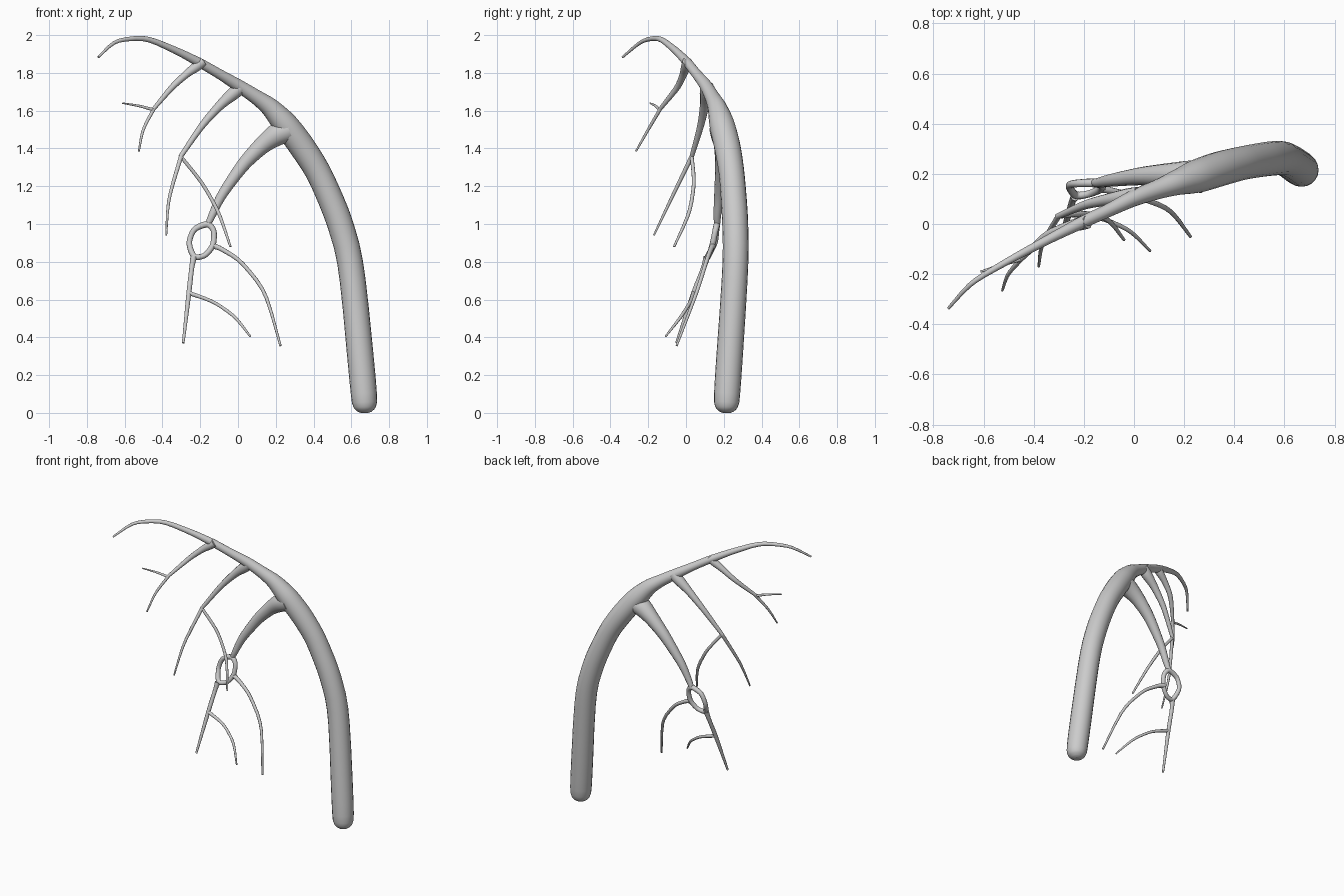
import bpy
import bmesh
from math import cos, sin, tau
from mathutils import Vector

default_cube = bpy.data.objects.get("Cube")
if default_cube:
    bpy.data.objects.remove(default_cube, do_unlink=True)

# One plain grey for every part
grey = bpy.data.materials.new("plain grey")
grey.use_nodes = True
grey.diffuse_color = (0.6, 0.6, 0.6, 1)
shader = next(n for n in grey.node_tree.nodes if n.type == "BSDF_PRINCIPLED")
shader.inputs["Base Color"].default_value = grey.diffuse_color
shader.inputs["Roughness"].default_value = 0.6


def round_corners(points, closed, ratio):
    """Cut every bend of the path; open ends stay where they are."""
    count = len(points)
    result = [] if closed else [points[0]]
    for i in range(count):
        if not closed and i in (0, count - 1):
            continue
        here = points[i]
        result.append(here.lerp(points[i - 1], ratio))
        result.append(here.lerp(points[(i + 1) % count], ratio))
    if not closed:
        result.append(points[-1])
    return result


def tube(name, path, sides=10, closed=False, ratios=(0.2, 0.25)):
    """Sweep a circle along points given as x, y, z, radius."""
    points = [Vector(p) for p in path]
    for ratio in ratios:
        points = round_corners(points, closed, ratio)
    centres = [p.to_3d() for p in points]
    count = len(points)
    bm = bmesh.new()
    rings = []
    normal = Vector((0, 1, 0))
    for i, centre in enumerate(centres):
        if closed:
            before, after = centres[i - 1], centres[(i + 1) % count]
        else:
            before, after = centres[max(i - 1, 0)], centres[min(i + 1, count - 1)]
        tangent = (after - before).normalized()
        normal = (normal - tangent * normal.dot(tangent)).normalized()
        side = tangent.cross(normal)
        rings.append([
            bm.verts.new(centre + points[i].w * (normal * cos(tau * k / sides) + side * sin(tau * k / sides)))
            for k in range(sides)])
    for i in range(count if closed else count - 1):
        lower, upper = rings[i], rings[(i + 1) % count]
        for k in range(sides):
            j = (k + 1) % sides
            bm.faces.new((lower[k], lower[j], upper[j], upper[k]))
    if not closed:
        bm.faces.new(rings[0][::-1])
        bm.faces.new(rings[-1])
    bmesh.ops.recalc_face_normals(bm, faces=bm.faces)
    for face in bm.faces:
        face.smooth = len(face.verts) == 4
    mesh = bpy.data.meshes.new(name)
    bm.to_mesh(mesh)
    bm.free()
    mesh.materials.append(grey)
    obj = bpy.data.objects.new(name, mesh)
    bpy.context.collection.objects.link(obj)
    return obj


# Thick main stem with a domed foot, arching over to a thin tip
tube("main_stem", [
    (.67, .215, 0, .02), (.67, .215, .006, .037), (.67, .215, .025, .058),
    (.67, .215, .07, .071), (.6, .265, .8, .068), (.53, .26, 1.04, .069),
    (.43, .243, 1.27, .067), (.34, .22, 1.41, .07), (.25, .19, 1.53, .068),
    (.17, .165, 1.62, .05), (.1, .14, 1.67, .039), (0, .105, 1.735, .033),
    (-.1, .055, 1.795, .026), (-.2, .01, 1.853, .025), (-.32, -.05, 1.915, .019),
    (-.49, -.14, 1.988, .014), (-.65, -.233, 1.972, .01), (-.74, -.336, 1.883, .006),
], sides=20)

# Lower branch: flared root, then a loop that splits it in two
tube("lower_branch", [
    (.27, .19, 1.5, .066), (.205, .19, 1.475, .062), (.13, .195, 1.42, .047),
    (.03, .192, 1.32, .036), (-.09, .175, 1.15, .026), (-.14, .165, 1.04, .02),
    (-.158, .165, 1, .016),
], sides=14)
tube("branch_loop", [
    (-.158, .165, 1.005, .018), (-.235, .162, .975, .015), (-.263, .155, .9, .015),
    (-.235, .11, .82, .016), (-.175, .12, .83, .014), (-.13, .14, .885, .016),
    (-.125, .155, .965, .015),
], closed=True)
tube("loop_left_twig", [
    (-.135, .142, .885, .017), (-.1, .135, .875, .013), (.01, .11, .81, .011),
    (.145, .06, .645, .01), (.225, -.05, .355, .006),
])
tube("loop_right_twig", [
    (-.235, .11, .825, .018), (-.245, .095, .77, .013),
    (-.26, .04, .635, .014), (-.29, -.05, .37, .007),
])
tube("loop_side_twig", [
    (-.26, .04, .635, .012), (-.13, .025, .59, .009),
    (-.015, -.025, .51, .009), (.065, -.108, .405, .005),
])

# Middle branch, forked near its end
tube("middle_branch", [
    (.02, .112, 1.73, .036), (-.02, .108, 1.695, .036), (-.09, .1, 1.635, .025),
    (-.19, .08, 1.525, .018), (-.305, .03, 1.355, .012),
], sides=12)
tube("middle_outer_twig", [
    (-.3, .033, 1.363, .012), (-.37, -.08, 1.13, .009), (-.38, -.17, .94, .005),
])
tube("middle_inner_twig", [
    (-.305, .03, 1.36, .01), (-.19, .045, 1.22, .01),
    (-.1, .02, 1.06, .01), (-.04, -.063, .88, .006),
])

# Upper branch, forked near its end
tube("upper_branch", [
    (-.185, .008, 1.86, .027), (-.22, 0, 1.833, .027), (-.27, -.012, 1.797, .02),
    (-.35, -.042, 1.725, .016), (-.45, -.14, 1.605, .01),
], sides=12)
tube("upper_outer_twig", [
    (-.445, -.135, 1.61, .01), (-.505, -.2, 1.5, .008), (-.525, -.265, 1.385, .005),
])
tube("upper_side_twig", [
    (-.45, -.14, 1.605, .009), (-.52, -.16, 1.625, .007), (-.612, -.19, 1.64, .004),
])
